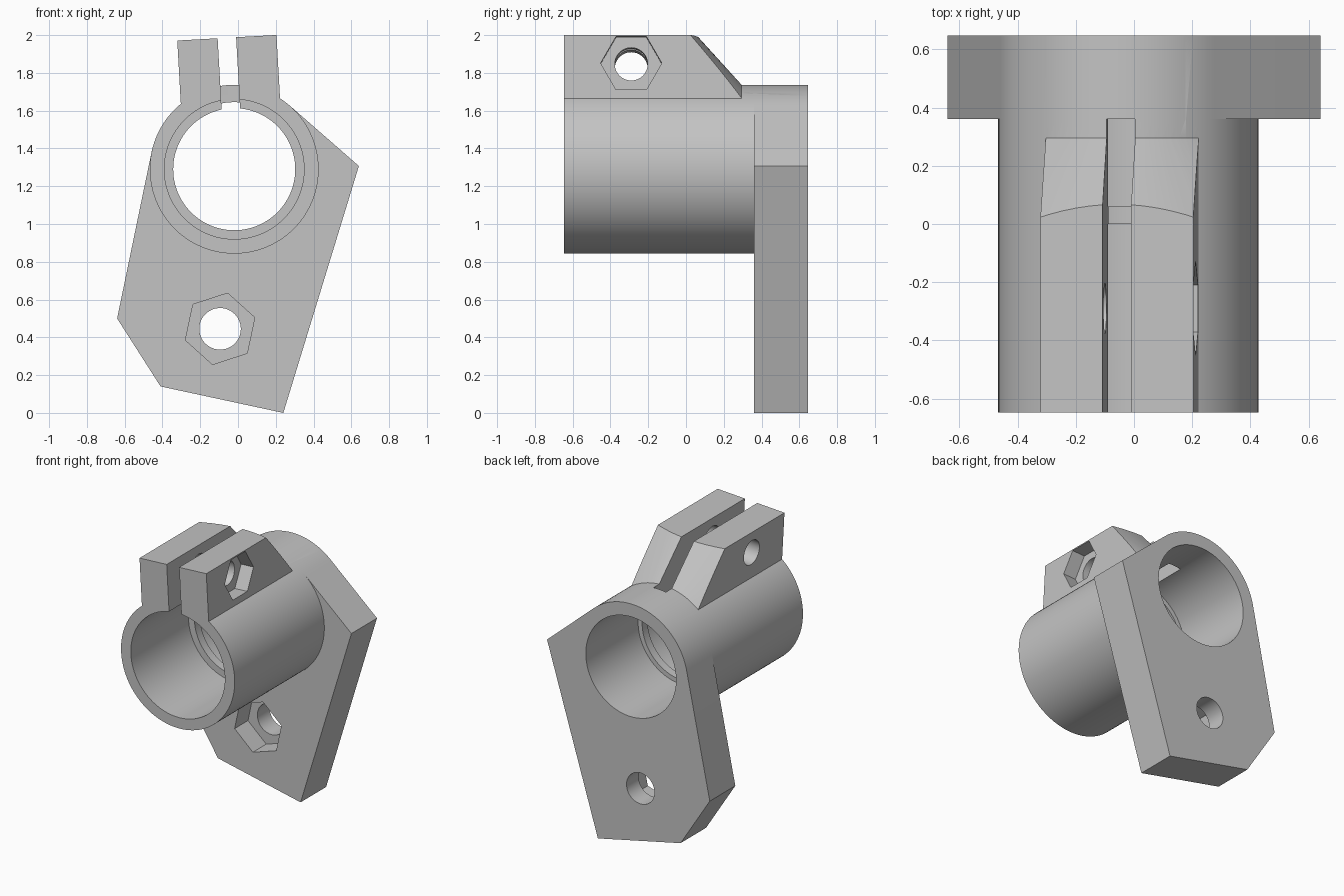
import bpy, bmesh, math
from mathutils import Matrix, Vector

if "Cube" in bpy.data.objects:
    bpy.data.objects.remove(bpy.data.objects["Cube"])

SEG = 96
CX, CZ, R = -0.02, 1.29, 0.447          # tube axis and outer radius
FRONT, BACK, PLATE = -0.647, 0.647, 0.36

grey = bpy.data.materials.new("plain grey")
grey.diffuse_color = (0.55, 0.55, 0.55, 1)
grey.use_nodes = True
grey.node_tree.nodes["Principled BSDF"].inputs["Base Color"].default_value = grey.diffuse_color

AXIS = Matrix.Translation((CX, 0, CZ))
CLAMP = AXIS @ Matrix.Rotation(math.radians(-3.2), 4, 'Y')   # tilted clamp frame


def loft(name, rings, matrix=Matrix()):
    """Closed solid from matching rings of (x, z) points, each at its own y."""
    bm = bmesh.new()
    loops = [[bm.verts.new(matrix @ Vector((x, y, z))) for x, z in pts] for y, pts in rings]
    for a, b in zip(loops, loops[1:]):
        n = len(a)
        for i in range(n):
            bm.faces.new((a[i], a[(i + 1) % n], b[(i + 1) % n], b[i]))
    bm.faces.new(loops[0])
    bm.faces.new(loops[-1])
    bmesh.ops.recalc_face_normals(bm, faces=bm.faces)
    mesh = bpy.data.meshes.new(name)
    bm.to_mesh(mesh)
    bm.free()
    mesh.materials.append(grey)
    ob = bpy.data.objects.new(name, mesh)
    bpy.context.collection.objects.link(ob)
    return ob


def circle(r, n=SEG, turn=0.0):
    return [(r * math.cos(turn + math.tau * i / n), r * math.sin(turn + math.tau * i / n))
            for i in range(n)]


def lathe(name, profile, matrix, n=SEG, turn=0.0):
    return loft(name, [(y, circle(r, n, turn)) for y, r in profile], matrix)


def prism(name, pts, y0, y1, matrix=Matrix()):
    return loft(name, [(y0, pts), (y1, pts)], matrix)


def box(name, x0, x1, z0, z1, y0, y1, matrix):
    return prism(name, [(x0, z0), (x1, z0), (x1, z1), (x0, z1)], y0, y1, matrix)


def combine(target, other, operation):
    mod = target.modifiers.new("join", 'BOOLEAN')
    mod.operation, mod.solver, mod.object = operation, 'EXACT', other
    bpy.context.view_layer.objects.active = target
    bpy.ops.object.modifier_apply(modifier=mod.name)
    bpy.data.objects.remove(other)


def tangent_angle(px, pz, side):
    dx, dz = px - CX, pz - CZ
    return (math.atan2(dz, dx) + side * math.acos(R / math.hypot(dx, dz))) % math.tau


# Mounting plate: straight sides running tangent into the round top
corners = [(-0.64, 0.5), (-0.41, 0.14), (0.24, 0.0), (0.64, 1.307)]
start = tangent_angle(*corners[3], 1)
end = tangent_angle(*corners[0], -1)
angles = [start] + [math.tau * i / SEG for i in range(SEG)
                    if start + 0.01 < math.tau * i / SEG < end - 0.01] + [end]
arc = [(CX + R * math.cos(a), CZ + R * math.sin(a)) for a in angles]
body = prism("clamp_bracket", corners + arc, PLATE, BACK)

# Clamp tube
combine(body, lathe("tube", [(FRONT, R), (PLATE, R)], AXIS), 'UNION')

# Clamp ears, with the rear end trimmed by a cone
ears = box("ears", -0.263, 0.263, 0.3, 0.697, FRONT, 0.35, CLAMP)
cone = [(y, R + (0.295 - y) / 0.91) for y in (-0.75, 0.45)]
combine(ears, lathe("ear_trim", cone, CLAMP), 'INTERSECT')
combine(body, ears, 'UNION')

# Stepped bore with a thin inner lip
bore = [(-0.8, 0.37), (0.0, 0.37), (0.0, 0.323), (0.06, 0.323), (0.06, 0.355), (0.8, 0.355)]
combine(body, lathe("bore", bore, AXIS), 'DIFFERENCE')

# Clamp slot
combine(body, box("slot", -0.049, 0.049, 0.2, 0.9, -0.8, PLATE, CLAMP), 'DIFFERENCE')

# Cross bolt hole and hexagonal nut pocket in the ears
cross = CLAMP @ Matrix.Translation((0, -0.29, 0.548)) @ Matrix.Rotation(-math.pi / 2, 4, 'Z')
combine(body, lathe("bolt_hole", [(-0.5, 0.087), (0.5, 0.087)], cross, 48), 'DIFFERENCE')
combine(body, lathe("nut_pocket", [(0.165, 0.162), (0.5, 0.162)], cross, 6), 'DIFFERENCE')

# Plate bolt hole and hexagonal pocket
mount = Matrix.Translation((-0.095, 0, 0.445))
combine(body, lathe("plate_hole", [(0.2, 0.11), (0.8, 0.11)], mount, 48), 'DIFFERENCE')
combine(body, lathe("plate_pocket", [(0.2, 0.193), (0.51, 0.193)], mount, 6,
                    math.radians(78)), 'DIFFERENCE')

# Smooth round surfaces, crisp edges
bpy.ops.object.select_all(action='DESELECT')
body.select_set(True)
bpy.context.view_layer.objects.active = body
bpy.ops.object.shade_smooth_by_angle(angle=math.radians(25))
